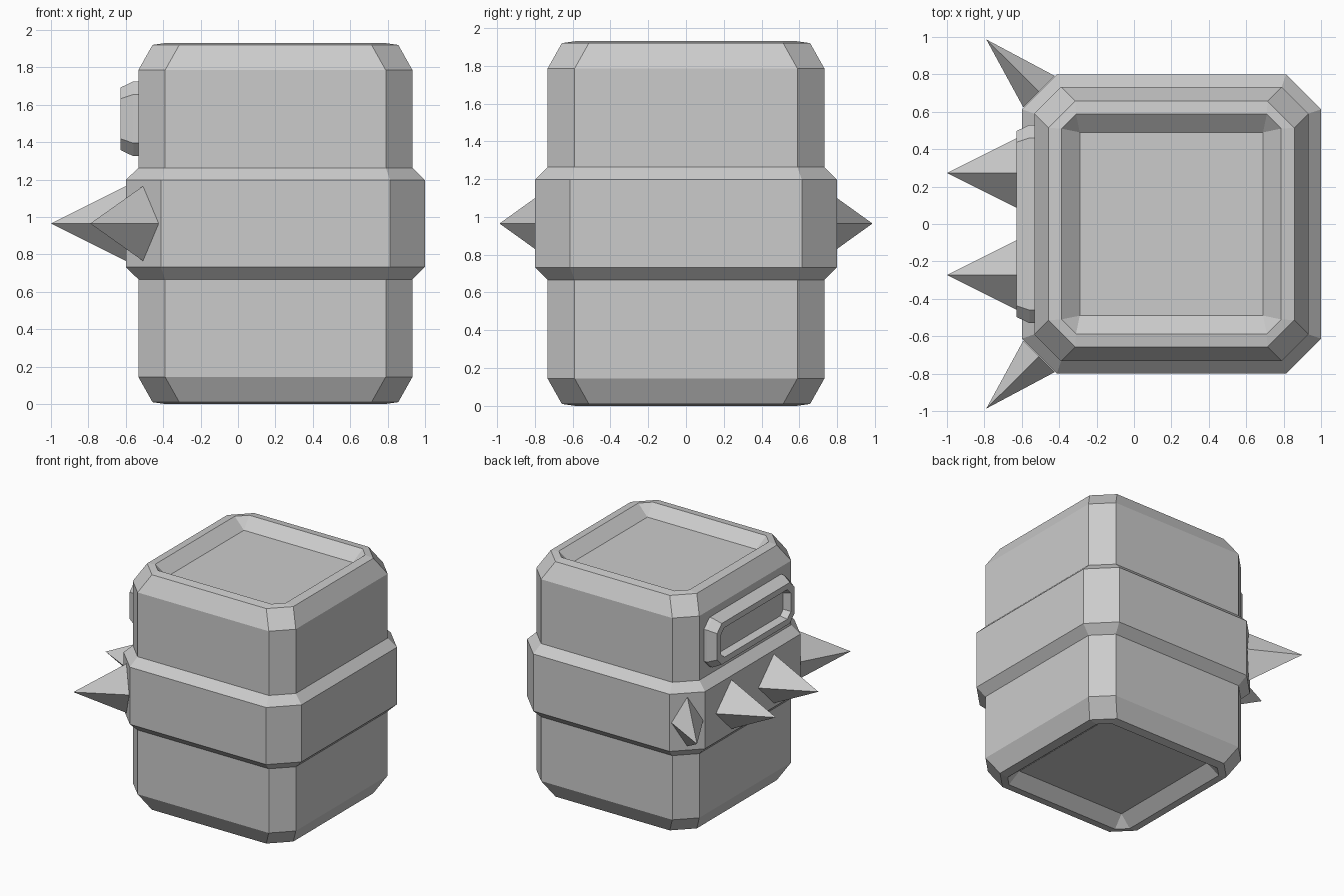
import bpy, bmesh
from mathutils import Vector

if "Cube" in bpy.data.objects:
    bpy.data.objects.remove(bpy.data.objects["Cube"])

CX, MID = 0.2, 0.965   # body axis in x, mid height in z


def finish(name, bm):
    bmesh.ops.remove_doubles(bm, verts=bm.verts, dist=1e-5)
    bmesh.ops.recalc_face_normals(bm, faces=bm.faces)
    me = bpy.data.meshes.new(name)
    bm.to_mesh(me)
    bm.free()
    ob = bpy.data.objects.new(name, me)
    bpy.context.collection.objects.link(ob)
    return ob


def octagon(a, b, c):
    """Rectangle of half sizes a, b with corners cut by c."""
    return [(a, -b + c), (a, b - c), (a - c, b), (-a + c, b),
            (-a, b - c), (-a, -b + c), (-a + c, -b), (a - c, -b)]


def loft(name, rings, place):
    """Skin octagon rings (a, b, cut, height); place maps (u, v, h) to a point."""
    bm = bmesh.new()
    loops = [[bm.verts.new(place(u, v, h)) for u, v in octagon(a, b, c)]
             for a, b, c, h in rings]
    for lo, hi in zip(loops, loops[1:]):
        for i in range(8):
            j = (i + 1) % 8
            bm.faces.new((lo[i], lo[j], hi[j], hi[i]))
    bm.faces.new(loops[0][::-1])
    bm.faces.new(loops[-1])
    return finish(name, bm)


def spike(name, base, tip, side):
    """Four-sided pyramid with a diamond base; side is the horizontal half diagonal."""
    bm = bmesh.new()
    base, side, up = Vector(base), Vector(side), Vector((0, 0, 0.2))
    ring = [bm.verts.new(base + d) for d in (side, up, -side, -up)]
    top = bm.verts.new(tip)
    for i in range(4):
        bm.faces.new((ring[i], ring[(i + 1) % 4], top))
    bm.faces.new(ring[::-1])
    return finish(name, bm)


# Body: half profile (half width, corner cut, height above middle), mirrored down
upper = [(0.80, 0.187, 0.232), (0.733, 0.143, 0.298), (0.733, 0.143, 0.82),
         (0.657, 0.143, 0.955), (0.587, 0.077, 0.965), (0.49, 0.0, 0.885)]
profile = [(w, c, -h) for w, c, h in reversed(upper)] + upper
loft("body", [(w, w, c, h) for w, c, h in profile],
     lambda u, v, h: (CX + u, v, MID + h))

# Framed plate on the left side, with a sunken panel
plate = [(0.53, 0.20, 0.07, 0.50), (0.53, 0.20, 0.07, 0.56),
         (0.497, 0.167, 0.06, 0.628), (0.45, 0.12, 0.045, 0.628),
         (0.435, 0.105, 0.04, 0.57)]
loft("side_plate", plate, lambda u, v, h: (-h, u, 1.525 + v))

# Spikes on the belt: two on the left face, two on the cut corners
for s, tag in ((1, "back"), (-1, "front")):
    spike(tag + "_side_spike", (-0.60, 0.273 * s, MID), (-1.0, 0.273 * s, MID),
          (0, 0.2, 0))
    spike(tag + "_corner_spike", (-0.508, 0.708 * s, MID), (-0.79, 0.987 * s, MID),
          (0.084, 0.084 * s, 0))
